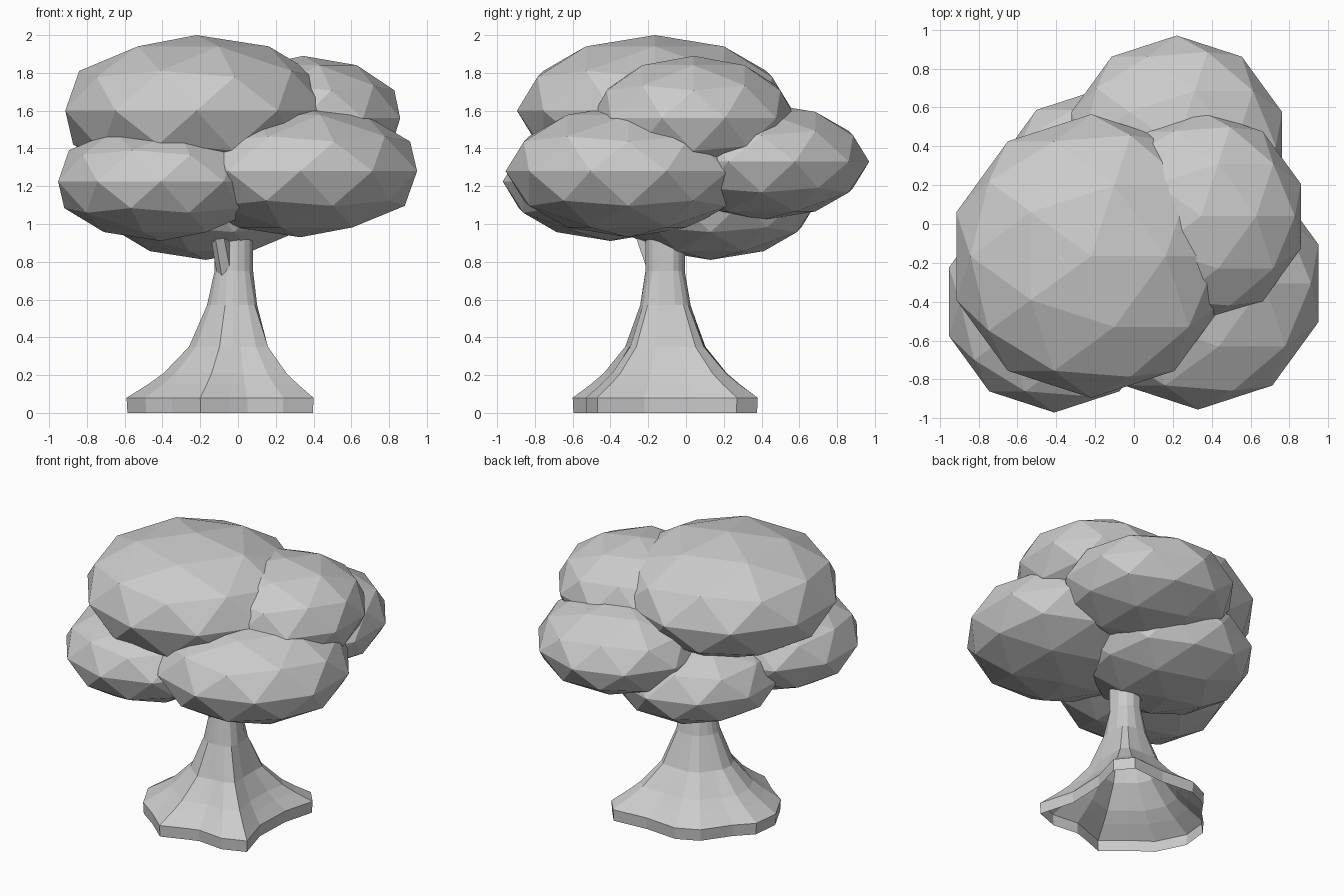
import bpy, bmesh, math
from mathutils import Vector

if "Cube" in bpy.data.objects:
    bpy.data.objects.remove(bpy.data.objects["Cube"])


def new_object(name, bm):
    bmesh.ops.recalc_face_normals(bm, faces=bm.faces)
    mesh = bpy.data.meshes.new(name)
    bm.to_mesh(mesh)
    bm.free()
    ob = bpy.data.objects.new(name, mesh)
    bpy.context.collection.objects.link(ob)
    return ob


def foliage(name, centre, radius, height):
    """Flattened faceted leaf clump."""
    bm = bmesh.new()
    bmesh.ops.create_icosphere(bm, subdivisions=2, radius=1)
    ob = new_object(name, bm)
    ob.location = centre
    ob.scale = (radius, radius, height)


def loft(name, rings):
    """Open tube through equally sized rings of points."""
    bm = bmesh.new()
    loops = [[bm.verts.new(p) for p in ring] for ring in rings]
    n = len(loops[0])
    for a, b in zip(loops, loops[1:]):
        for i in range(n):
            j = (i + 1) % n
            bm.faces.new((a[i], a[j], b[j], b[i]))
    return new_object(name, bm)


# Leaf clumps
foliage("foliage_top", (-0.22, -0.165, 1.60), 0.73, 0.40)
foliage("foliage_front_right", (0.33, -0.305, 1.28), 0.65, 0.35)
foliage("foliage_front_left", (-0.41, -0.40, 1.225), 0.57, 0.315)
foliage("foliage_upper_right", (0.345, 0.04, 1.56), 0.54, 0.33)
foliage("foliage_back", (0.22, 0.40, 1.33), 0.57, 0.31)
foliage("foliage_back_low", (-0.17, 0.13, 1.12), 0.565, 0.31)

# Trunk: root outline blending up into a round stem, open underneath
roots = [(0.40, -0.47), (0.33, -0.22), (0.34, 0.05), (0.40, 0.27), (0.31, 0.38),
         (0.06, 0.36), (-0.18, 0.38), (-0.33, 0.31), (-0.46, 0.13), (-0.57, 0.02),
         (-0.59, -0.17), (-0.49, -0.37), (-0.35, -0.47), (-0.20, -0.60),
         (-0.04, -0.54), (0.05, -0.51), (0.24, -0.53)]
levels = [(0.0, 0.99), (0.08, 1.0), (0.15, 0.76), (0.21, 0.58), (0.35, 0.29),
          (0.57, 0.085), (0.75, 0.0), (0.95, 0.0)]
stem = Vector((-0.02, -0.11))
rings = []
for z, t in levels:
    ring = []
    for p in roots:
        p = Vector(p)
        q = stem + (p - stem).normalized() * 0.105
        r = q.lerp(p, t)
        ring.append((r.x, r.y, z))
    rings.append(ring)
loft("trunk", rings)

# Small branch reaching into the front left clump
branch = []
for centre, radius in [((-0.06, -0.15, 0.72), 0.05), ((-0.11, -0.25, 1.0), 0.045)]:
    branch.append([(centre[0] + radius * math.cos(k * math.tau / 6),
                    centre[1] + radius * math.sin(k * math.tau / 6), centre[2])
                   for k in range(6)])
loft("branch", branch)
